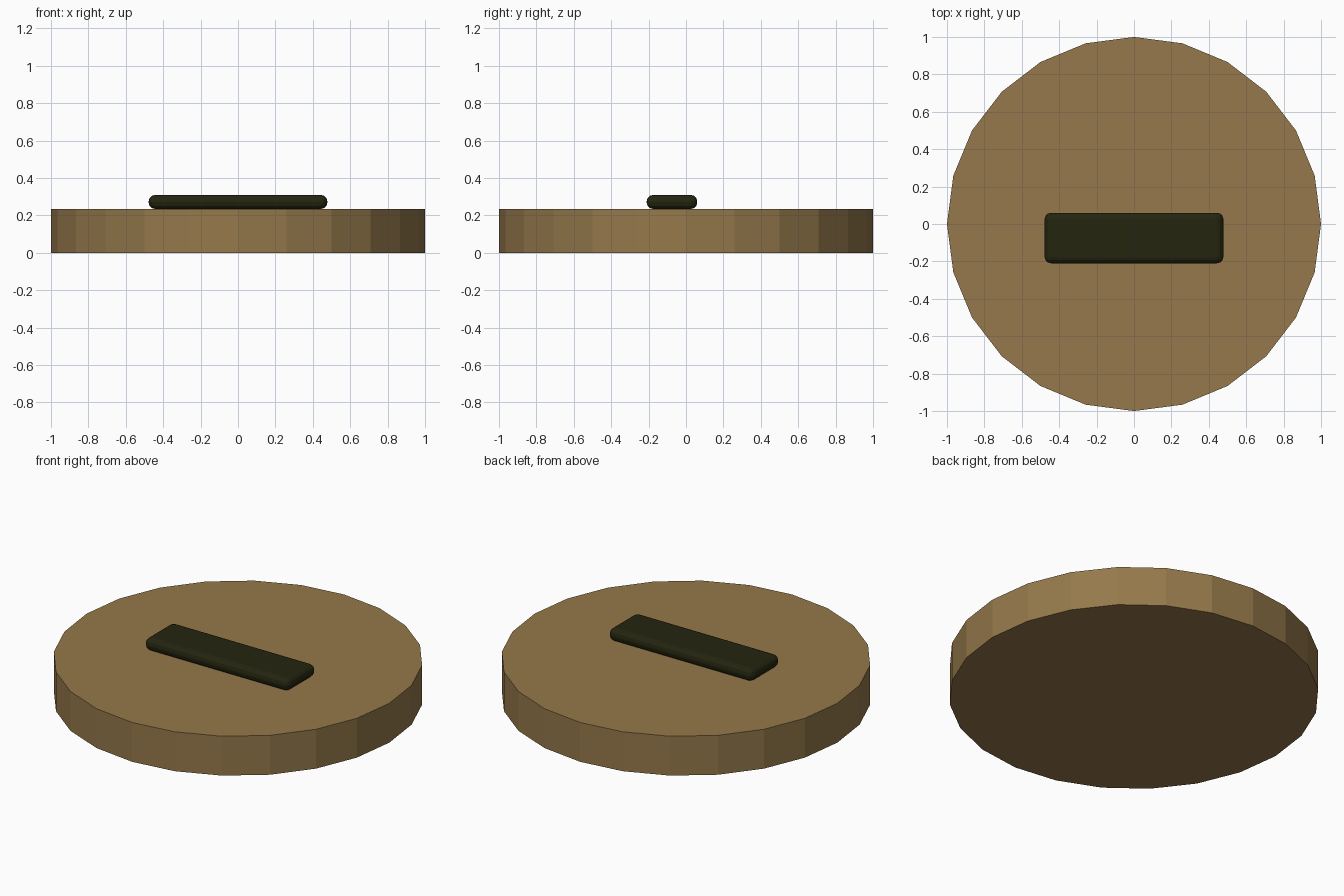
import bpy

cube = bpy.data.objects.get("Cube")
if cube:
    bpy.data.objects.remove(cube, do_unlink=True)


def make_material(name, rgb):
    mat = bpy.data.materials.new(name)
    mat.use_nodes = True
    color = (*rgb, 1.0)
    mat.diffuse_color = color
    mat.node_tree.nodes["Principled BSDF"].inputs["Base Color"].default_value = color
    return mat


tan = make_material("tan", (0.30, 0.19, 0.07))
dark_olive = make_material("dark olive", (0.018, 0.018, 0.005))

# Faceted round base
BASE_HEIGHT = 0.235
bpy.ops.mesh.primitive_cylinder_add(
    vertices=24, radius=1.0, depth=BASE_HEIGHT, location=(0, 0, BASE_HEIGHT / 2))
base = bpy.context.object
base.name = "round_base"
base.data.materials.append(tan)

# Rounded bar resting on the base, slightly forward of centre
BAR_SIZE = (0.955, 0.27, 0.074)
bpy.ops.mesh.primitive_cube_add(
    size=1, location=(0, -0.075, BASE_HEIGHT + BAR_SIZE[2] / 2))
bar = bpy.context.object
bar.name = "top_bar"
bar.scale = BAR_SIZE
bpy.ops.object.transform_apply(location=False, rotation=False, scale=True)
bar.data.materials.append(dark_olive)
bevel = bar.modifiers.new("rounded_edges", 'BEVEL')
bevel.width = 0.033
bevel.segments = 3
bevel.limit_method = 'NONE'
